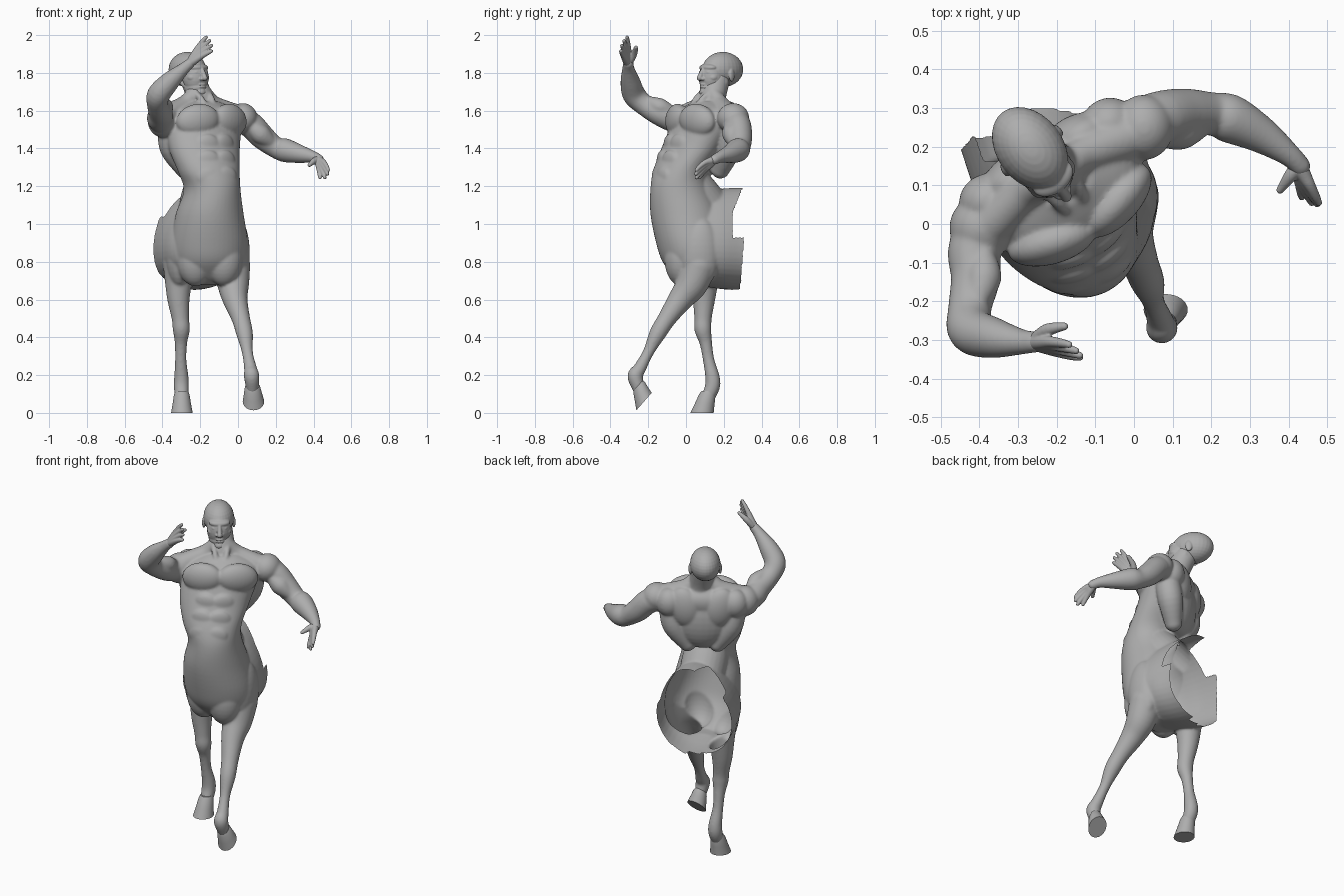
import bpy, bmesh, math
from mathutils import Vector, Matrix

if "Cube" in bpy.data.objects:
    bpy.data.objects.remove(bpy.data.objects["Cube"])

grey = bpy.data.materials.new("clay grey")
grey.use_nodes = True
GREY = (0.42, 0.42, 0.42, 1)
grey.diffuse_color = GREY
grey.node_tree.nodes["Principled BSDF"].inputs["Base Color"].default_value = GREY


# ---------- helpers ----------
def spline(rows, steps=5):
    """Catmull-Rom through rows of numbers."""
    out, n = [], len(rows)
    for i in range(n - 1):
        quad = (rows[max(i - 1, 0)], rows[i], rows[i + 1], rows[min(i + 2, n - 1)])
        for s in range(steps):
            t = s / steps
            out.append([0.5 * (2 * b + (c - a) * t + (2 * a - 5 * b + 4 * c - d) * t * t
                               + (3 * b - a - 3 * c + d) * t ** 3) for a, b, c, d in zip(*quad)])
    return out + [list(rows[-1])]


def loft(bm, rings, n=28, egg=0):
    """Closed skin through rings (centre, U, V); egg narrows the +V end."""
    loops = []
    for c, u, v in rings:
        angles = [2 * math.pi * k / n for k in range(n)]
        loops.append([bm.verts.new(c + u * math.cos(a) * (1 - egg * math.sin(a)) + v * math.sin(a))
                      for a in angles])
    for a, b in zip(loops, loops[1:]):
        for k in range(n):
            bm.faces.new((a[k], a[(k + 1) % n], b[(k + 1) % n], b[k]))
    bm.faces.new(loops[0])
    bm.faces.new(loops[-1])


def blob(bm, c, r, deg=0, tilt=0):
    m = (Matrix.Translation(c) @ Matrix.Rotation(math.radians(deg), 4, 'Z')
         @ Matrix.Rotation(math.radians(tilt), 4, 'Y') @ Matrix.Diagonal((*r, 1)))
    bmesh.ops.create_uvsphere(bm, u_segments=28, v_segments=16, radius=1, matrix=m)


def limb(bm, rows):
    """Round tube through (x, y, z, radius) rows with rounded ends."""
    pts = spline(rows)
    rings, u = [], None
    for i, p in enumerate(pts):
        t = (Vector(pts[min(i + 1, len(pts) - 1)][:3]) - Vector(pts[max(i - 1, 0)][:3])).normalized()
        u = t.orthogonal() if u is None else u - t * u.dot(t)
        u.normalize()
        rings.append((Vector(p[:3]), u * p[3], t.cross(u) * p[3]))
    loft(bm, rings)
    for p in (rows[0], rows[-1]):
        blob(bm, p[:3], (p[3],) * 3)


def finish(bm, name, voxel=0, smooth=3):
    bmesh.ops.recalc_face_normals(bm, faces=bm.faces)
    me = bpy.data.meshes.new(name)
    bm.to_mesh(me)
    bm.free()
    me.materials.append(grey)
    ob = bpy.data.objects.new(name, me)
    bpy.context.collection.objects.link(ob)
    bpy.ops.object.select_all(action='DESELECT')
    ob.select_set(True)
    bpy.context.view_layer.objects.active = ob
    if voxel:
        rm = ob.modifiers.new("fuse", 'REMESH')
        rm.mode, rm.voxel_size = 'VOXEL', voxel
        sm = ob.modifiers.new("soften", 'SMOOTH')
        sm.factor, sm.iterations = 0.5, smooth
        bpy.ops.object.modifier_apply(modifier="fuse")
        bpy.ops.object.modifier_apply(modifier="soften")
        bpy.ops.object.shade_smooth()
    else:
        bpy.ops.object.shade_smooth_by_angle(angle=math.radians(40))
    return ob


def turned(deg):
    """Left and forward directions of a part turned about z."""
    left = Vector((math.cos(math.radians(deg)), math.sin(math.radians(deg)), 0))
    return left, Vector((left.y, -left.x, 0))


TWIST = 32                                     # chest turns toward its left
L, F = turned(TWIST)


def chest(l, f, z):
    return Vector((-0.18, 0.09, z)) + L * l + F * f


# ---------- body ----------
bm = bmesh.new()

# torso column: x, y, z, half width, half depth, turn
torso = [(-0.15, 0.06, 0.68, 0.08, 0.07, 5), (-0.15, 0.06, 0.72, 0.15, 0.12, 5),
         (-0.15, 0.05, 0.80, 0.194, 0.174, 5), (-0.15, 0.03, 0.90, 0.203, 0.188, 6),
         (-0.15, 0.00, 1.05, 0.18, 0.188, 9), (-0.137, -0.03, 1.18, 0.15, 0.159, 12),
         (-0.155, -0.03, 1.28, 0.167, 0.141, 22), (-0.178, 0.03, 1.40, 0.2, 0.145, 30),
         (-0.18, 0.09, 1.53, 0.215, 0.142, TWIST), (-0.18, 0.105, 1.60, 0.19, 0.127, TWIST),
         (-0.185, 0.12, 1.65, 0.085, 0.07, TWIST)]
rings = []
for x, y, z, a, b, d in spline(torso):
    left, front = turned(d)
    rings.append((Vector((x, y, z)), left * a, front * -b))
loft(bm, rings, 48)

# barrel running back from the forequarters: x, y, half width, half height
barrel = [(-0.13, -0.10, 0.08, 0.12), (-0.15, 0.0, 0.185, 0.22), (-0.185, 0.12, 0.212, 0.255),
          (-0.23, 0.25, 0.213, 0.27), (-0.29, 0.45, 0.215, 0.27)]
loft(bm, [(Vector((x, y, 0.921)), Vector((a, 0.27 * a, 0)), Vector((0, 0, h)))
          for x, y, a, h in spline(barrel)], 48, 0.22)
limb(bm, [(-0.145, -0.01, 1.26, 0.11), (-0.165, 0.04, 1.16, 0.13), (-0.19, 0.12, 1.06, 0.13)])

# breast and shoulder masses of the forequarters
blob(bm, (-0.225, -0.015, 0.82), (0.10, 0.09, 0.15))
blob(bm, (-0.075, -0.025, 0.82), (0.10, 0.09, 0.15))
blob(bm, (-0.01, 0.07, 0.85), (0.072, 0.11, 0.19))
blob(bm, (-0.31, 0.07, 0.85), (0.075, 0.11, 0.19))

# back mass and paired chest, shoulder blade, side, neck-slope and belly muscles
blob(bm, chest(0, -0.045, 1.45), (0.17, 0.105, 0.19), TWIST)
for s in (-1, 1):
    blob(bm, chest(s * 0.1, 0.098, 1.548), (0.118, 0.058, 0.088), TWIST + s * 16, s * 8)
    blob(bm, chest(s * 0.10, -0.10, 1.53), (0.09, 0.055, 0.12), TWIST - s * 8, s * 12)
    blob(bm, chest(s * 0.185, -0.08, 1.55), (0.075, 0.07, 0.085), TWIST)
    limb(bm, [(*chest(s * 0.175, -0.05, 1.50), 0.07), (*chest(s * 0.155, -0.06, 1.40), 0.07),
              (*chest(s * 0.085, -0.055, 1.29), 0.05)])
    limb(bm, [(*chest(s * 0.03, -0.04, 1.70), 0.035), (*chest(s * 0.09, -0.05, 1.63), 0.05),
              (*chest(s * 0.20, -0.03, 1.58), 0.06)])
    for x, y, z, d in ((-0.117, -0.063, 1.42, 30), (-0.114, -0.105, 1.335, 26), (-0.11, -0.138, 1.25, 20)):
        blob(bm, Vector((x, y, z)) + turned(d)[0] * s * 0.05, (0.065, 0.025, 0.056), d + s * 12)

# neck with its front cords
limb(bm, [(-0.185, 0.13, 1.58, 0.09), (-0.20, 0.14, 1.66, 0.07), (-0.235, 0.165, 1.76, 0.067)])
for s in (-1, 1):
    limb(bm, [(*chest(s * 0.02, 0.06, 1.61), 0.014), (*chest(s * 0.035, 0.015, 1.67), 0.016),
              (*(Vector((-0.25, 0.18, 1.75)) + L * s * 0.06), 0.014)])

# arms, with the shoulder, upper and forearm bulges
blob(bm, (0.025, 0.25, 1.56), (0.078, 0.085, 0.08))
limb(bm, [(-0.02, 0.24, 1.56, 0.07), (0.06, 0.272, 1.53, 0.07), (0.13, 0.285, 1.46, 0.066),
          (0.20, 0.285, 1.405, 0.056), (0.25, 0.272, 1.39, 0.063), (0.33, 0.23, 1.37, 0.048),
          (0.40, 0.18, 1.355, 0.031), (0.43, 0.15, 1.34, 0.027)])
limb(bm, [(0.06, 0.23, 1.53, 0.03), (0.12, 0.245, 1.475, 0.053), (0.19, 0.26, 1.42, 0.025)])
blob(bm, (-0.395, -0.01, 1.545), (0.083, 0.085, 0.088))
limb(bm, [(-0.36, 0.02, 1.55, 0.07), (-0.41, -0.06, 1.555, 0.07), (-0.41, -0.14, 1.585, 0.064),
          (-0.425, -0.22, 1.63, 0.056), (-0.42, -0.275, 1.685, 0.061), (-0.36, -0.295, 1.755, 0.052),
          (-0.29, -0.305, 1.82, 0.033), (-0.255, -0.305, 1.85, 0.028)])
limb(bm, [(-0.39, -0.08, 1.60, 0.03), (-0.39, -0.14, 1.62, 0.047), (-0.41, -0.21, 1.655, 0.025)])

# forelegs: left strides forward, right stands
limb(bm, [(-0.03, 0.07, 0.78, 0.095), (-0.025, 0.03, 0.68, 0.084), (-0.015, -0.03, 0.60, 0.066),
          (0.015, -0.10, 0.50, 0.049), (0.035, -0.15, 0.42, 0.044), (0.05, -0.20, 0.32, 0.029),
          (0.066, -0.245, 0.235, 0.034), (0.072, -0.269, 0.195, 0.041), (0.076, -0.25, 0.13, 0.033)])
limb(bm, [(-0.31, 0.10, 0.80, 0.09), (-0.315, 0.10, 0.70, 0.073), (-0.315, 0.095, 0.60, 0.059),
          (-0.305, 0.09, 0.50, 0.046), (-0.30, 0.09, 0.44, 0.045), (-0.302, 0.105, 0.37, 0.033),
          (-0.303, 0.12, 0.28, 0.030), (-0.30, 0.14, 0.19, 0.038), (-0.30, 0.14, 0.14, 0.040),
          (-0.298, 0.12, 0.09, 0.036)])
body = finish(bm, "body", 0.0065, 10)

# open the back of the barrel along a ragged edge, leaving a hollow shell
bm = bmesh.new()
bm.from_mesh(body.data)


def cut_off(p):
    if p.z < 0.93 and p.x > -0.2:              # low left flap
        edge = 0.29 + 0.07 * (p.z - 0.65)
    elif p.x < -0.27:                          # right flank, notched above
        edge = 0.165 if p.z > 1.04 else 0.228 - 1.2 * max(0, -0.42 - p.x)
    else:                                      # left side rising to the ridge
        edge = 0.25 + 0.4 * max(0, p.z - 1.06)
    return 0.55 < p.z < 1.23 and p.y > edge


bmesh.ops.delete(bm, geom=[f for f in bm.faces if cut_off(f.calc_center_median())], context='FACES')
for _ in range(5):
    bmesh.ops.smooth_vert(bm, verts=[v for v in bm.verts if v.is_boundary], factor=0.5,
                          use_axis_x=True, use_axis_y=True, use_axis_z=True)
bm.to_mesh(body.data)
bm.free()

# ---------- head ----------
TURN = 37
HL, HF = turned(TURN)


def face(l, f, z):
    return Vector((-0.265, 0.19, z)) + HL * l + HF * f


bm = bmesh.new()
blob(bm, face(0, -0.006, 1.818), (0.086, 0.119, 0.093), TURN)        # skull
blob(bm, face(0, 0.068, 1.775), (0.069, 0.068, 0.092), TURN)         # face
blob(bm, face(0, 0.065, 1.722), (0.06, 0.068, 0.045), TURN)          # jaw
blob(bm, face(0, 0.108, 1.697), (0.034, 0.032, 0.026), TURN)         # chin
blob(bm, face(0, 0.09, 1.828), (0.06, 0.04, 0.022), TURN)            # brow
limb(bm, [(*face(0, 0.123, 1.82), 0.011), (*face(0, 0.14, 1.79), 0.013), (*face(0, 0.148, 1.773), 0.015)])
for z in (1.739, 1.726):                                             # lips
    blob(bm, face(0, 0.122, z), (0.026, 0.016, 0.008), TURN)
for s in (-1, 1):                                                    # nostrils, cheeks, eyes, ears
    blob(bm, face(s * 0.014, 0.135, 1.768), (0.011, 0.012, 0.009), TURN)
    blob(bm, face(s * 0.042, 0.088, 1.775), (0.026, 0.028, 0.022), TURN)
    blob(bm, face(s * 0.03, 0.112, 1.803), (0.015, 0.014, 0.009), TURN)
    blob(bm, face(s * 0.084, -0.002, 1.787), (0.01, 0.02, 0.034), TURN + s * 12)
finish(bm, "head", 0.0035, 5)


# ---------- hands ----------
def hand(name, wrist, knuckles, tips, thumb):
    """Palm fans out to the knuckles; each finger bends once."""
    bm = bmesh.new()
    wrist = Vector(wrist)
    k0, k1 = Vector(knuckles[0]), Vector(knuckles[1])
    for i, tip in enumerate(tips):
        k, tip = k0.lerp(k1, i / 3), Vector(tip)
        bend = (k + tip) / 2 + (k - wrist) * 0.12
        limb(bm, [(*wrist, 0.022), (*((wrist + k) / 2), 0.019), (*k, 0.0145),
                  (*bend, 0.0115), (*tip, 0.009)])
    a, b = Vector(thumb[0]), Vector(thumb[1])
    limb(bm, [(*wrist, 0.018), (*a, 0.017), (*b, 0.010)])
    finish(bm, name, 0.0035, 2)


hand("left_hand", (0.425, 0.153, 1.342), ((0.455, 0.10, 1.325), (0.43, 0.105, 1.29)),
     [(0.478, 0.055, 1.285), (0.474, 0.052, 1.265), (0.46, 0.055, 1.245), (0.434, 0.07, 1.245)],
     ((0.405, 0.125, 1.335), (0.378, 0.088, 1.312)))
hand("right_hand", (-0.26, -0.305, 1.845), ((-0.215, -0.305, 1.93), (-0.19, -0.332, 1.89)),
     [(-0.168, -0.312, 1.989), (-0.15, -0.328, 1.97), (-0.14, -0.34, 1.945), (-0.14, -0.345, 1.915)],
     ((-0.225, -0.275, 1.90), (-0.18, -0.265, 1.935)))

# ---------- hooves ----------
for name, top, sole, normal in (
        ("left_hoof", (0.076, -0.253, 0.145), (0.082, -0.222, 0.06), (0.0, 0.75, -0.66)),
        ("right_hoof", (-0.298, 0.118, 0.115), (-0.297, 0.085, 0.0), (0.0, 0.0, -1.0))):
    bm = bmesh.new()
    top, sole = Vector(top), Vector(sole)
    u = Vector((1, 0, 0))
    v = Vector(normal).cross(u)
    loft(bm, [(top.lerp(sole, t), u * r, v * r * 1.08)
              for t, r in ((0, 0.034), (0.15, 0.041), (0.55, 0.048), (1, 0.057))], 32)
    finish(bm, name)
